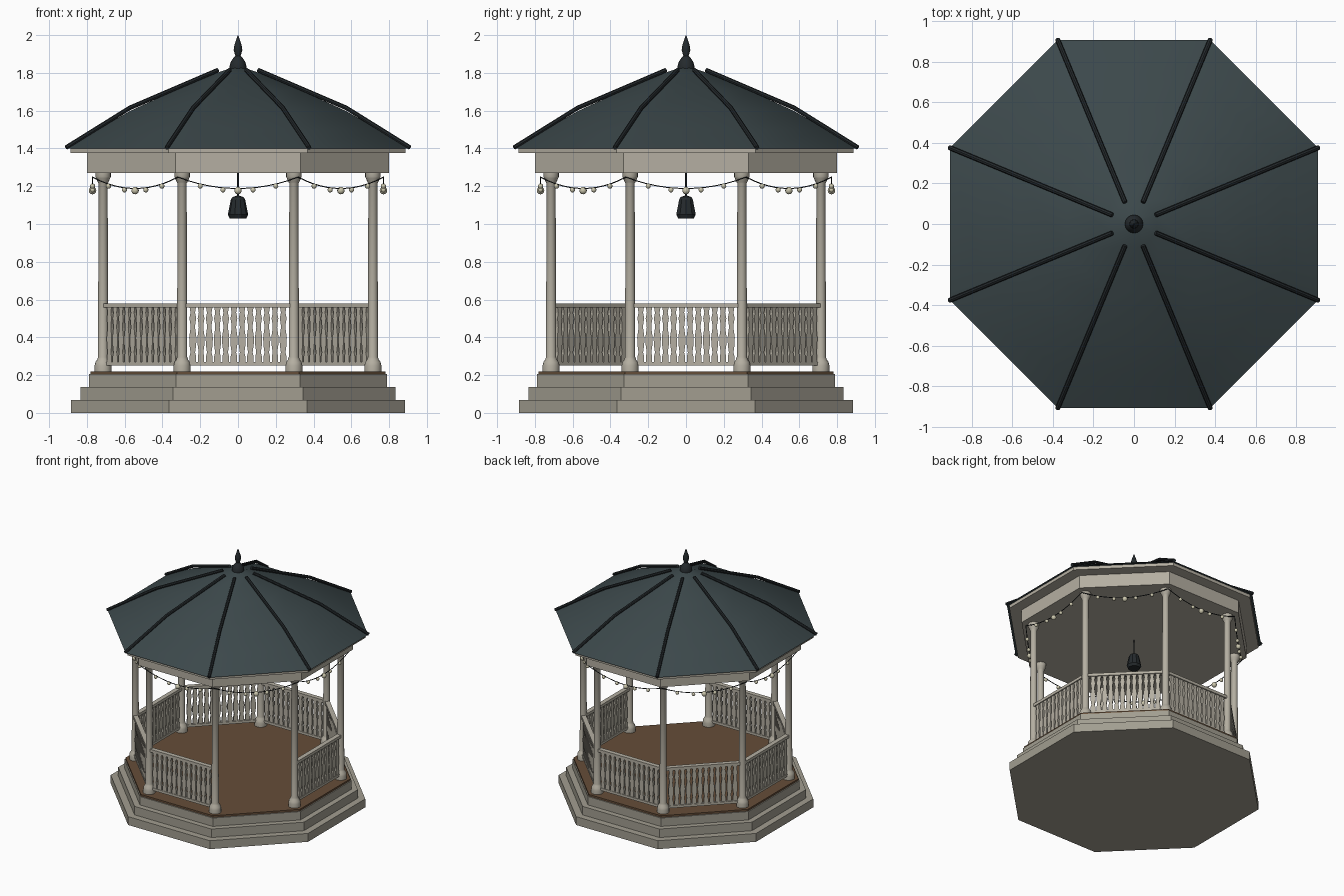
import bpy, bmesh
from math import sin, cos, pi, radians
from mathutils import Matrix, Vector

if "Cube" in bpy.data.objects:
    bpy.data.objects.remove(bpy.data.objects["Cube"])

C8 = cos(pi / 8)


def material(name, rgb):
    m = bpy.data.materials.new(name)
    m.diffuse_color = (*rgb, 1)
    m.use_nodes = True
    m.node_tree.nodes["Principled BSDF"].inputs["Base Color"].default_value = m.diffuse_color
    return m


STONE = material("stone", (0.36, 0.34, 0.28))
PAINT = material("cream_paint", (0.46, 0.43, 0.36))
WOOD = material("deck_wood", (0.13, 0.075, 0.04))
SLATE = material("slate", (0.045, 0.065, 0.07))
IRON = material("dark_iron", (0.018, 0.023, 0.026))
GLOW = material("bulb_glass", (0.60, 0.57, 0.42))


def finish(name, bm, mat, smooth=None):
    bmesh.ops.recalc_face_normals(bm, faces=bm.faces)
    me = bpy.data.meshes.new(name)
    bm.to_mesh(me)
    bm.free()
    me.materials.append(mat)
    ob = bpy.data.objects.new(name, me)
    bpy.context.collection.objects.link(ob)
    if smooth:
        bpy.ops.object.select_all(action='DESELECT')
        ob.select_set(True)
        bpy.context.view_layer.objects.active = ob
        bpy.ops.object.shade_smooth_by_angle(angle=radians(smooth))
    return ob


def lathe(bm, profile, n, centre=(0, 0), turn=0.0):
    """Closed solid of revolution from (radius, z) points."""
    rings = []
    for r, z in profile:
        rings.append([bm.verts.new((centre[0] + r * cos(turn + 2 * pi * i / n),
                                    centre[1] + r * sin(turn + 2 * pi * i / n), z))
                      for i in range(n)])
    for a, b in zip(rings, rings[1:]):
        for i in range(n):
            j = (i + 1) % n
            bm.faces.new((a[i], a[j], b[j], b[i]))
    bm.faces.new(rings[0][::-1])
    bm.faces.new(rings[-1])


def octagon(name, apothem, z0, z1, mat):
    bm = bmesh.new()
    r = apothem / C8
    lathe(bm, [(r, z0), (r, z1)], 8, turn=pi / 8)
    return finish(name, bm, mat)


def tube(bm, pts, r, n=6):
    """Round bar along a path lying in a vertical plane."""
    pts = [Vector(p) for p in pts]
    flat = pts[-1] - pts[0]
    side = Vector((-flat.y, flat.x, 0)).normalized()
    rings = []
    for k, p in enumerate(pts):
        t = (pts[min(k + 1, len(pts) - 1)] - pts[max(k - 1, 0)]).normalized()
        up = t.cross(side)
        rings.append([bm.verts.new(p + r * (cos(2 * pi * i / n) * side + sin(2 * pi * i / n) * up))
                      for i in range(n)])
    for a, b in zip(rings, rings[1:]):
        for i in range(n):
            j = (i + 1) % n
            bm.faces.new((a[i], a[j], b[j], b[i]))
    bm.faces.new(rings[0][::-1])
    bm.faces.new(rings[-1])


def box(bm, x0, x1, y0, y1, z0, z1):
    m = Matrix.Translation(((x0 + x1) / 2, (y0 + y1) / 2, (z0 + z1) / 2))
    m = m @ Matrix.Diagonal((x1 - x0, y1 - y0, z1 - z0, 1))
    bmesh.ops.create_cube(bm, size=1, matrix=m)


# Stepped base, deck, beam and eave
octagon("lower_step", 0.885, 0, 0.068, STONE)
octagon("middle_step", 0.833, 0.068, 0.137, STONE)
octagon("upper_step", 0.79, 0.137, 0.205, STONE)
octagon("deck", 0.782, 0.205, 0.22, WOOD)
octagon("beam", 0.80, 1.27, 1.375, PAINT)
octagon("eave", 0.887, 1.375, 1.40, PAINT)

# Columns on the eight corners
COLUMN = [(0.045, 0.22), (0.045, 0.25), (0.041, 0.268), (0.031, 0.283), (0.027, 0.295),
          (0.024, 1.215), (0.028, 1.222), (0.038, 1.243), (0.041, 1.25), (0.041, 1.27)]
for k in range(8):
    a = pi / 8 + k * pi / 4
    bm = bmesh.new()
    lathe(bm, COLUMN, 16, (0.773 * cos(a), 0.773 * sin(a)))
    finish(f"column_{k + 1}", bm, PAINT, 40)

# Railings with sawn balusters on every side but the front-right entrance
SAWN = [(0.017, 0.268), (0.017, 0.30), (0.012, 0.32), (0.018, 0.36), (0.019, 0.40),
        (0.012, 0.45), (0.013, 0.47), (0.018, 0.50), (0.012, 0.53), (0.017, 0.56)]
for k in range(8):
    if k == 1:
        continue
    bm = bmesh.new()
    box(bm, -0.275, 0.275, -0.733, -0.697, 0.557, 0.58)
    box(bm, -0.275, 0.275, -0.729, -0.701, 0.25, 0.27)
    for i in range(12):
        x = (i - 5.5) * 0.0435
        outline = [(x + w, z) for w, z in SAWN] + [(x - w, z) for w, z in reversed(SAWN)]
        f = bm.faces.new([bm.verts.new((px, -0.725, pz)) for px, pz in outline])
        ext = bmesh.ops.extrude_face_region(bm, geom=[f], use_keep_orig=True)
        bmesh.ops.translate(bm, vec=(0, 0.02, 0),
                            verts=[v for v in ext["geom"] if isinstance(v, bmesh.types.BMVert)])
    bm.transform(Matrix.Rotation(k * pi / 4, 4, 'Z'))
    finish(f"railing_{k + 1}", bm, PAINT)

# Roof
bm = bmesh.new()
lathe(bm, [(0.98, 1.40), (0.80, 1.502), (0.615, 1.60), (0.36, 1.708), (0.12, 1.80), (0.03, 1.83)],
      8, turn=pi / 8)
finish("roof", bm, SLATE, 50)

# Roof ribs along the hips
bm = bmesh.new()
for k in range(8):
    a = pi / 8 + k * pi / 4
    tube(bm, [(r * cos(a), r * sin(a), z) for r, z in
              [(0.985, 1.405), (0.62, 1.615), (0.115, 1.815)]], 0.012, 8)
finish("roof_ribs", bm, IRON, 40)

# Finial
bm = bmesh.new()
lathe(bm, [(0.045, 1.815), (0.045, 1.835), (0.038, 1.86), (0.022, 1.882), (0.014, 1.89),
           (0.023, 1.92), (0.021, 1.94), (0.010, 1.975), (0.001, 2.0)], 16)
finish("finial", bm, IRON, 40)

# Hanging lantern
bm = bmesh.new()
lathe(bm, [(0.044, 1.03), (0.054, 1.05), (0.038, 1.13), (0.030, 1.142), (0.008, 1.15)], 10)
lathe(bm, [(0.004, 1.145), (0.004, 1.275)], 8)
finish("hanging_lantern", bm, IRON)

# String lights draped between the corners
wire, bulbs = bmesh.new(), bmesh.new()


def sag(x):
    return 1.188 + 0.06 * (x / 0.319) ** 2


for k in range(8):
    rot = Matrix.Rotation(k * pi / 4, 4, 'Z')
    tube(wire, [rot @ Vector((0.319 * t / 6, -0.77, sag(0.319 * t / 6))) for t in range(-6, 7)], 0.003)
    for x, r in [(-0.2, 0.014), (-0.08, 0.014), (0, 0.02), (0.08, 0.014), (0.2, 0.014)]:
        at = Matrix.Translation((x, -0.77, sag(x) - 0.011))
        bmesh.ops.create_uvsphere(bulbs, u_segments=10, v_segments=6, radius=r, matrix=rot @ at)
finish("light_wire", wire, IRON)
finish("light_bulbs", bulbs, GLOW, 60)
